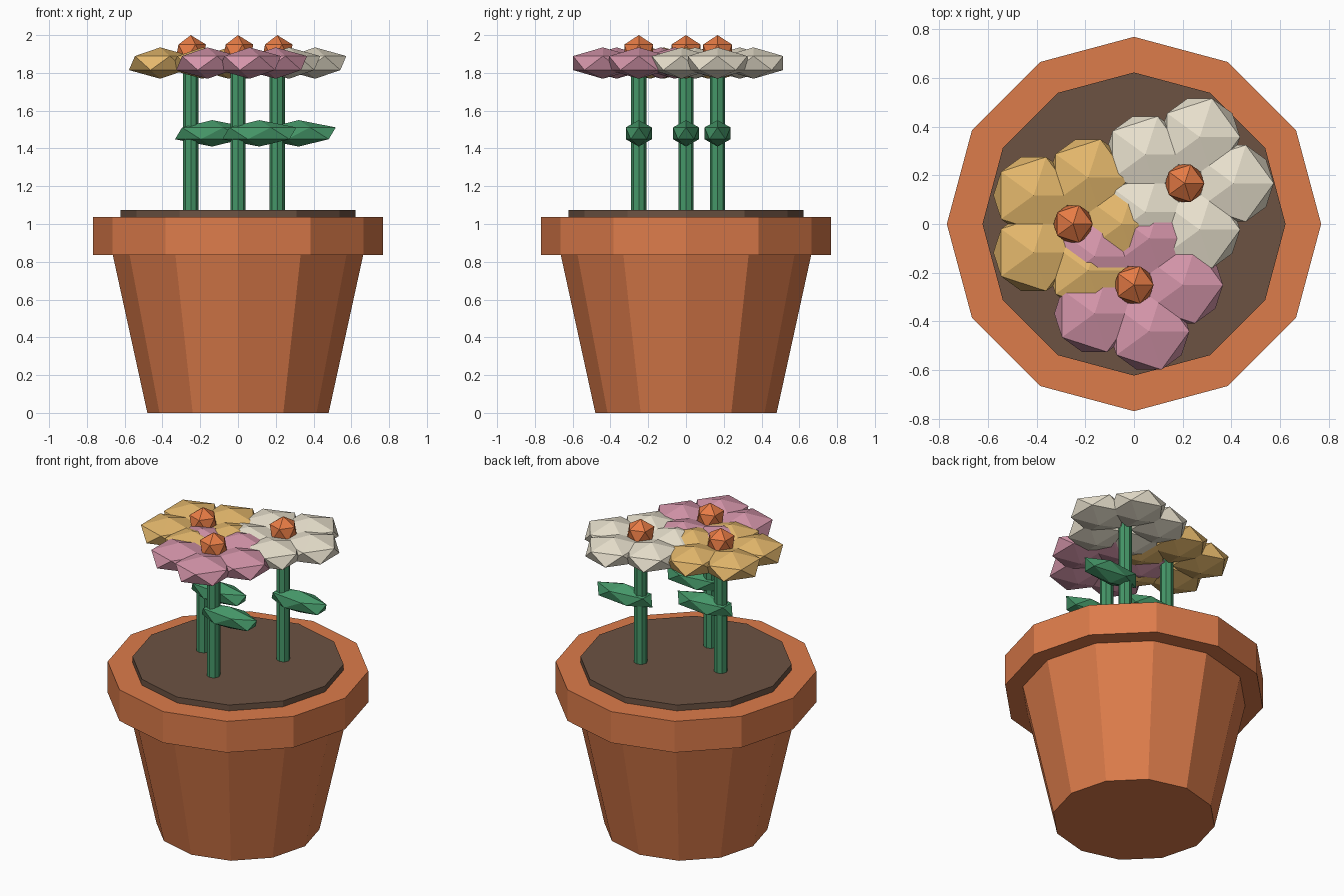
import bpy
from math import radians, cos, sin

if "Cube" in bpy.data.objects:
    bpy.data.objects.remove(bpy.data.objects["Cube"])


def material(name, rgb):
    m = bpy.data.materials.new(name)
    m.diffuse_color = (*rgb, 1)
    m.use_nodes = True
    m.node_tree.nodes["Principled BSDF"].inputs["Base Color"].default_value = m.diffuse_color
    return m


TERRACOTTA = material("terracotta", (0.72, 0.20, 0.07))
SOIL = material("soil", (0.15, 0.085, 0.055))
GREEN = material("green", (0.06, 0.31, 0.14))
ORANGE = material("orange", (0.80, 0.20, 0.06))
YELLOW = material("yellow", (0.78, 0.48, 0.15))
PINK = material("pink", (0.66, 0.30, 0.40))
CREAM = material("cream", (0.82, 0.76, 0.62))


def finish(name, mat):
    ob = bpy.context.object
    ob.name = name
    ob.data.materials.append(mat)
    return ob


def frustum(name, sides, r1, r2, z1, z2, mat, x=0, y=0):
    bpy.ops.mesh.primitive_cone_add(vertices=sides, radius1=r1, radius2=r2,
                                    depth=z2 - z1, location=(x, y, (z1 + z2) / 2))
    return finish(name, mat)


def gem(name, loc, scale, mat, angle=0):
    bpy.ops.mesh.primitive_ico_sphere_add(subdivisions=1, radius=1, location=loc,
                                          rotation=(0, 0, angle))
    ob = finish(name, mat)
    ob.scale = scale
    return ob


# Pot, rim and soil
frustum("pot_body", 12, 0.48, 0.69, 0, 0.96, TERRACOTTA)
frustum("pot_rim", 12, 0.768, 0.768, 0.835, 1.037, TERRACOTTA)
frustum("soil", 12, 0.622, 0.622, 0.98, 1.075, SOIL)

# Flowers: stem, leaf, five petals and a centre each
for label, x, y, mat in (("yellow", -0.25, 0, YELLOW),
                         ("pink", 0, -0.25, PINK),
                         ("cream", 0.208, 0.167, CREAM)):
    frustum(label + "_stem", 8, 0.04, 0.04, 1.04, 1.87, GREEN, x, y)
    gem(label + "_leaf", (x + 0.113, y, 1.48), (0.22, 0.081, 0.07), GREEN)
    for i in range(5):
        a = radians(72 * i)
        gem(f"{label}_petal_{i + 1}", (x + 0.2 * cos(a), y + 0.2 * sin(a), 1.852),
            (0.185, 0.185, 0.083), mat, a)
    gem(label + "_centre", (x, y, 1.91), (0.09, 0.09, 0.09), ORANGE)
